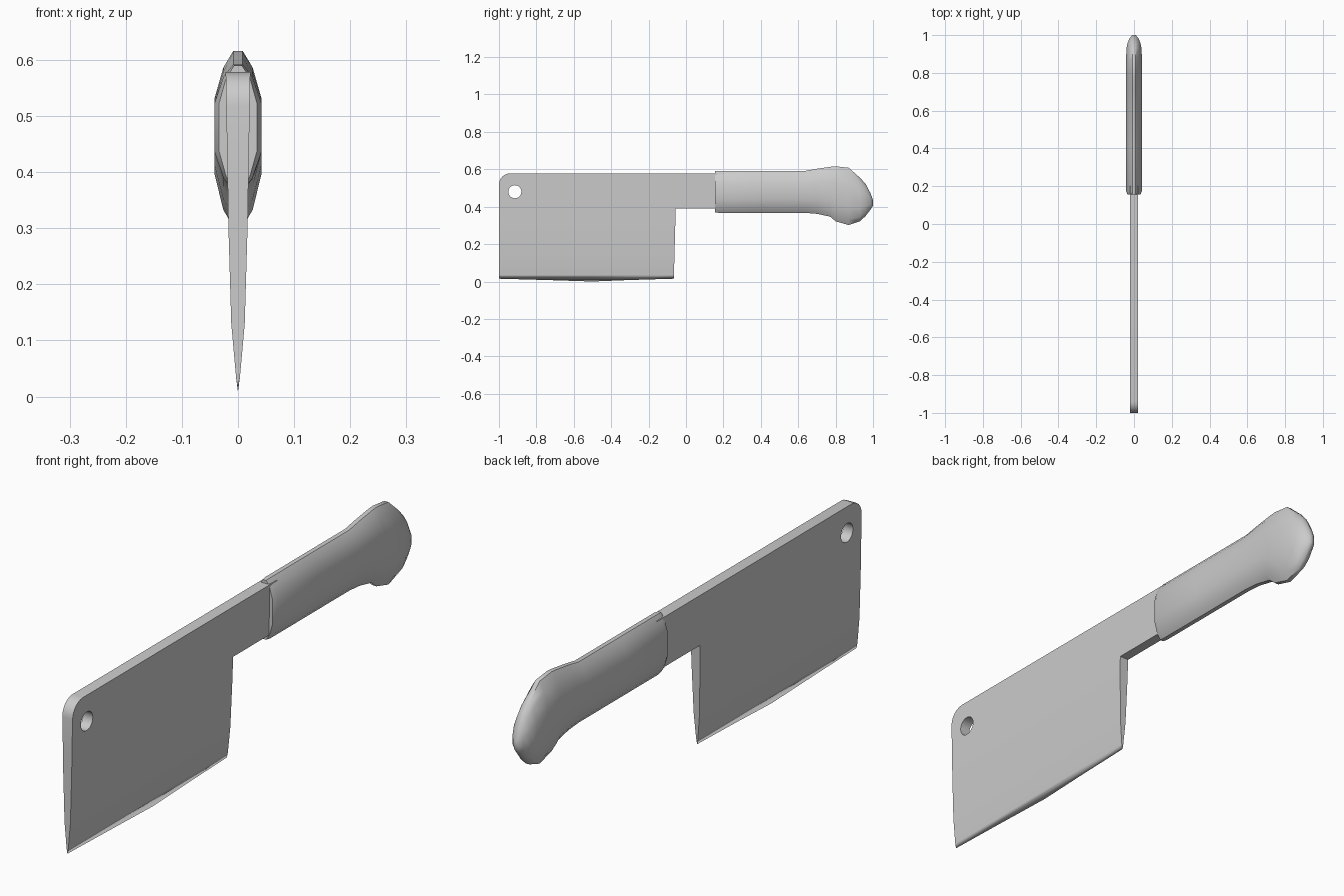
import bpy, bmesh, math
from mathutils import Matrix

if "Cube" in bpy.data.objects:
    bpy.data.objects.remove(bpy.data.objects["Cube"], do_unlink=True)

grey = bpy.data.materials.new("plain_grey")
grey.use_nodes = True
grey.diffuse_color = (0.6, 0.6, 0.6, 1)
grey.node_tree.nodes["Principled BSDF"].inputs["Base Color"].default_value = (0.6, 0.6, 0.6, 1)


def add_object(name, bm):
    bmesh.ops.recalc_face_normals(bm, faces=bm.faces)
    mesh = bpy.data.meshes.new(name)
    bm.to_mesh(mesh)
    bm.free()
    mesh.materials.append(grey)
    obj = bpy.data.objects.new(name, mesh)
    bpy.context.collection.objects.link(obj)
    return obj


def lerp(table, t):
    for (a, u), (b, v) in zip(table, table[1:]):
        if t <= b:
            return u + (v - u) * (t - a) / (b - a)
    return table[-1][1]


def select_only(obj):
    bpy.ops.object.select_all(action='DESELECT')
    obj.select_set(True)
    bpy.context.view_layer.objects.active = obj


# Blade and tang: side outline with a rounded nose corner and bowed edge
corner = [(-0.94 - 0.06 * math.sin(a), 0.518 + 0.06 * math.cos(a))
          for a in (math.radians(15 * i) for i in range(7))]
edge = [(-1, 0.015), (-0.75, 0.008), (-0.5, 0), (-0.3, 0.008), (-0.065, 0.015)]
outline = corner + edge + [(-0.055, 0.39), (0.2, 0.39), (0.2, 0.578)]
bm = bmesh.new()
front = bm.faces.new([bm.verts.new((-1, y, z)) for y, z in outline])
side = bmesh.ops.extrude_face_region(bm, geom=[front])["geom"]
for v in side:
    if isinstance(v, bmesh.types.BMVert):
        v.co.x = 1
for z in (0.035, 0.13, 0.3, 0.39):
    bmesh.ops.bisect_plane(bm, geom=bm.verts[:] + bm.edges[:] + bm.faces[:],
                           plane_co=(0, 0, z), plane_no=(0, 0, 1))

# Taper the thickness down to the cutting edge
taper = [(0, 0), (0.016, 0.0003), (0.035, 0.0035), (0.13, 0.012), (0.3, 0.017), (0.58, 0.022)]
for v in bm.verts:
    v.co.x *= lerp(taper, v.co.z)
bmesh.ops.remove_doubles(bm, verts=bm.verts, dist=0.0008)
blade = add_object("blade", bm)

# Hanging hole
bm = bmesh.new()
bmesh.ops.create_cone(bm, cap_ends=True, segments=20, radius1=0.035, radius2=0.035, depth=0.2,
                      matrix=Matrix.Translation((0, -0.915, 0.48)) @ Matrix.Rotation(math.pi / 2, 4, 'Y'))
cutter = add_object("hole_cutter", bm)
cut = blade.modifiers.new("hole", 'BOOLEAN')
cut.operation = 'DIFFERENCE'
cut.solver = 'EXACT'
cut.object = cutter
select_only(blade)
bpy.ops.object.modifier_apply(modifier=cut.name)
bpy.data.objects.remove(cutter, do_unlink=True)

# Keep corners crisp but soften the cutting edge
bm = bmesh.new()
bm.from_mesh(blade.data)
for f in bm.faces:
    f.smooth = True
for e in bm.edges:
    at_bottom = max(v.co.z for v in e.verts) < 0.03
    e.smooth = at_bottom or (e.is_manifold and e.calc_face_angle(0) < math.radians(35))
bm.to_mesh(blade.data)
bm.free()

# Handle: faceted oval sections lofted along y (y, bottom, top, half width)
sections = [(0.155, 0.37, 0.59, 0.034), (0.175, 0.367, 0.592, 0.042), (0.4, 0.367, 0.592, 0.042),
            (0.64, 0.367, 0.592, 0.042), (0.7, 0.362, 0.603, 0.042), (0.77, 0.347, 0.613, 0.042),
            (0.8, 0.322, 0.616, 0.042), (0.87, 0.302, 0.608, 0.042), (0.93, 0.322, 0.555, 0.04),
            (0.96, 0.35, 0.522, 0.034), (0.985, 0.382, 0.475, 0.022), (1.0, 0.405, 0.435, 0.009)]
bm = bmesh.new()
rings = []
for y, low, high, w in sections:
    h = high - low
    half = [(0.2 * w, 0), (0.62 * w, 0.1 * h), (w, 0.31 * h)]
    right = [(x, high - d) for x, d in half] + [(x, low + d) for x, d in reversed(half)]
    loop = right + [(-x, z) for x, z in reversed(right)]
    rings.append([bm.verts.new((x, y, z)) for x, z in loop])
for a, b in zip(rings, rings[1:]):
    for i in range(len(a)):
        j = (i + 1) % len(a)
        bm.faces.new((a[i], a[j], b[j], b[i]))
bm.faces.new(rings[0])
bm.faces.new(rings[-1])
handle = add_object("handle", bm)
select_only(handle)
bpy.ops.object.shade_smooth_by_angle(angle=math.radians(50))
